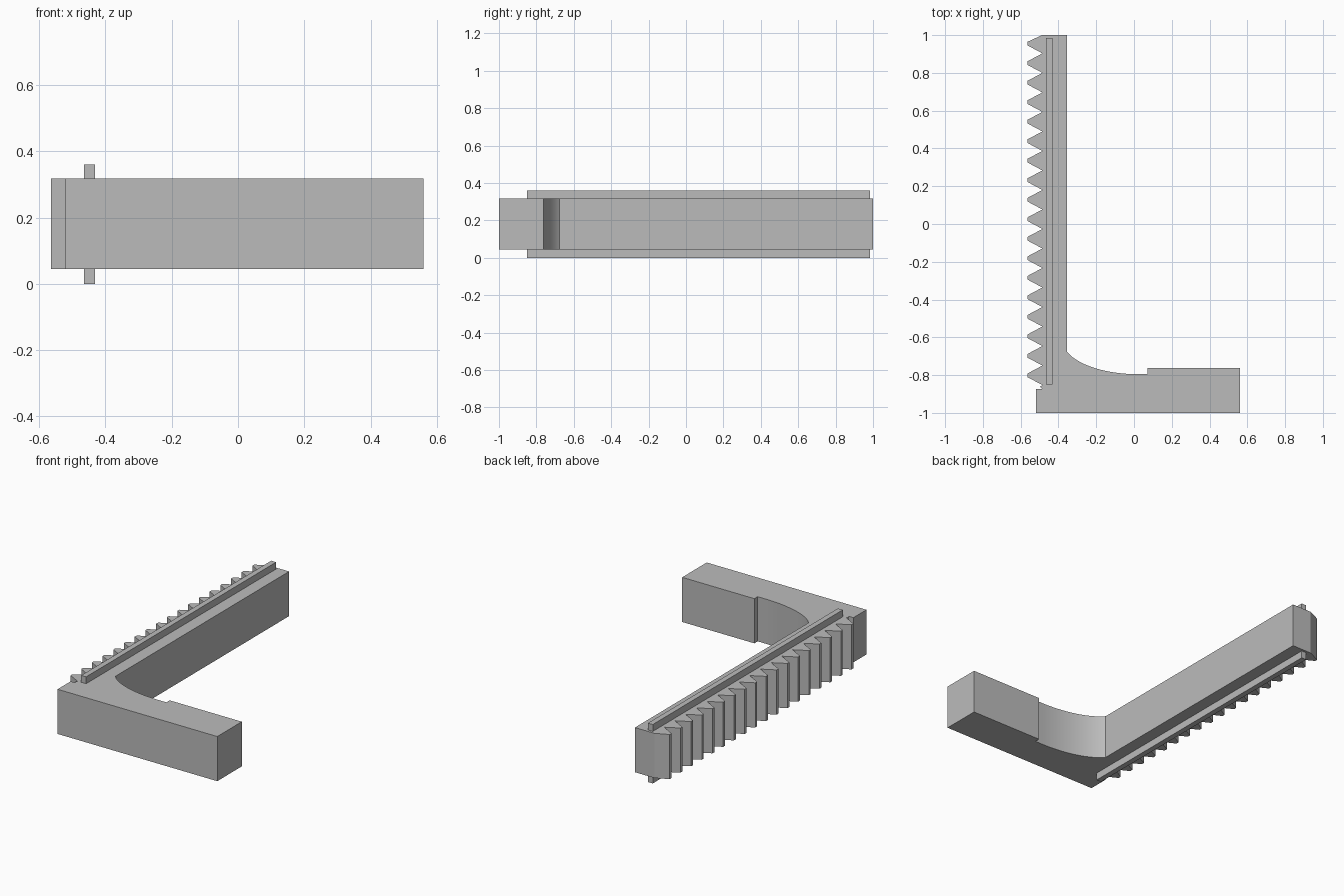
import bpy, bmesh, math

cube = bpy.data.objects.get("Cube")
if cube:
    bpy.data.objects.remove(cube)

grey = bpy.data.materials.new("plain grey")
grey.use_nodes = True
colour = (0.5, 0.5, 0.5, 1)
grey.diffuse_color = colour
grey.node_tree.nodes["Principled BSDF"].inputs["Base Color"].default_value = colour


def extrude_outline(name, outline, z0, z1):
    """Solid prism from an outline in the ground plane."""
    bm = bmesh.new()
    face = bm.faces.new([bm.verts.new((x, y, z0)) for x, y in outline])
    grown = bmesh.ops.extrude_face_region(bm, geom=[face])
    top = [v for v in grown["geom"] if isinstance(v, bmesh.types.BMVert)]
    bmesh.ops.translate(bm, verts=top, vec=(0, 0, z1 - z0))
    bmesh.ops.recalc_face_normals(bm, faces=bm.faces)
    mesh = bpy.data.meshes.new(name)
    bm.to_mesh(mesh)
    bm.free()
    mesh.materials.append(grey)
    obj = bpy.data.objects.new(name, mesh)
    bpy.context.collection.objects.link(obj)
    bpy.ops.object.select_all(action='DESELECT')
    obj.select_set(True)
    bpy.context.view_layer.objects.active = obj
    bpy.ops.object.shade_smooth_by_angle(angle=math.radians(20))
    return obj


# Jaw: foot with a raised pad
outline = [(-0.52, -1), (0.56, -1), (0.56, -0.763), (0.072, -0.763), (0.072, -0.795)]

# Elliptical fillet between the foot and the upright bar
steps = 24
end = math.acos(0.9375)
for i in range(steps + 1):
    a = math.pi / 2 + (math.pi / 2 - end) * i / steps
    outline.append((0.02 + 0.4 * math.cos(a), -0.613 - 0.182 * math.sin(a)))

# Far end of the bar
outline += [(-0.355, 1), (-0.487, 1)]

# Rack teeth with narrow flat tips
teeth, pitch, first = 18, 0.1033, 0.955
root, tip, flat = -0.485, -0.565, 0.009
for i in range(teeth):
    y = first - i * pitch
    outline += [(tip, y + flat), (tip, y - flat), (root, y - pitch / 2)]

# Small relief notch under the last tooth
outline += [(-0.497, -0.861), (-0.485, -0.874), (-0.52, -0.874)]
extrude_outline("rack_and_jaw", outline, 0.045, 0.318)

# Guide rails on both faces of the bar
rail = [(-0.465, -0.85), (-0.432, -0.85), (-0.432, 0.985), (-0.465, 0.985)]
for name, z0, z1 in (("upper_rail", 0.318, 0.36), ("lower_rail", 0, 0.045)):
    extrude_outline(name, rail, z0, z1)
